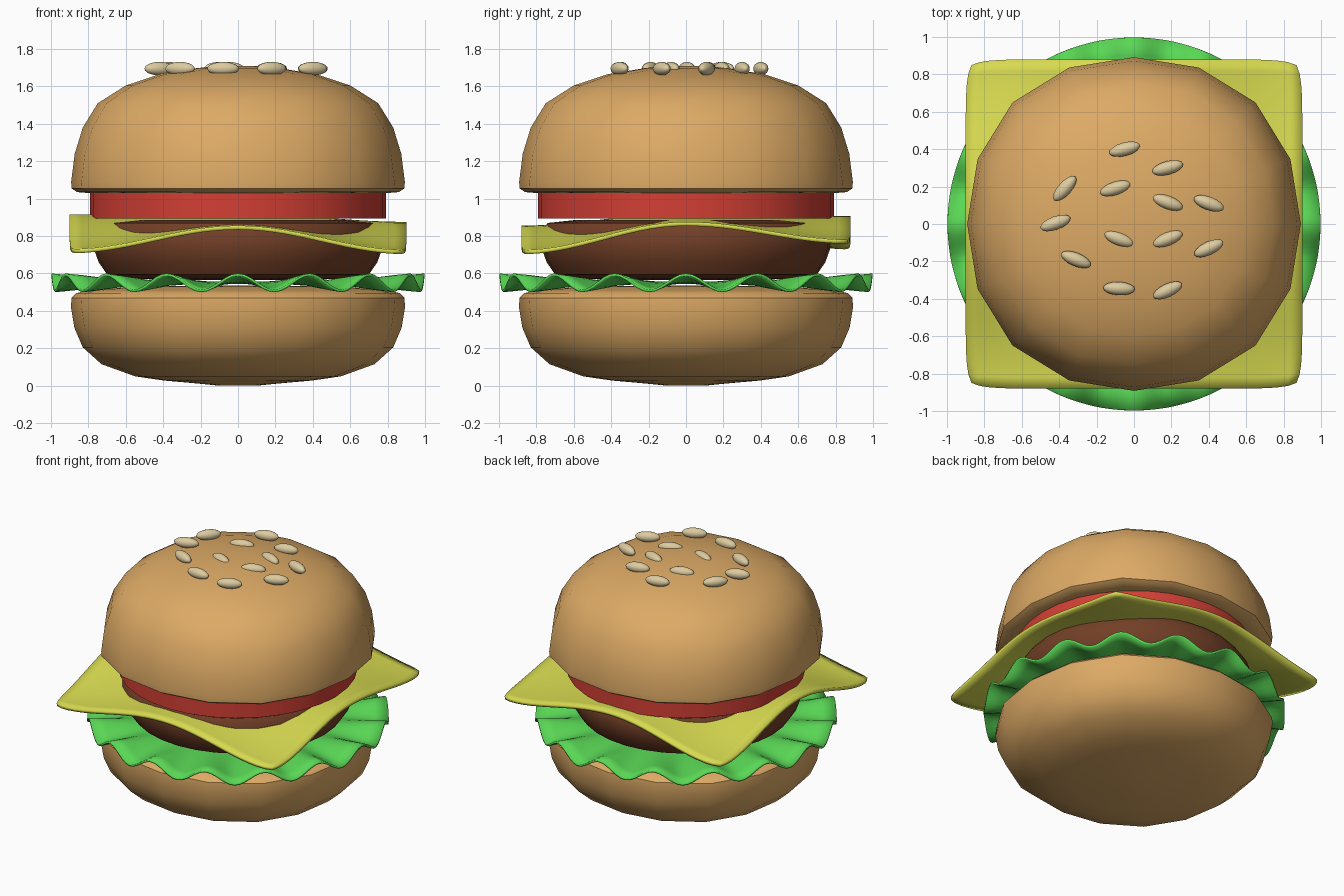
import bpy, bmesh, math
from math import sin, cos, pi, radians

if "Cube" in bpy.data.objects:
    bpy.data.objects.remove(bpy.data.objects["Cube"])


def material(name, color):
    m = bpy.data.materials.new(name)
    m.diffuse_color = (*color, 1)
    m.use_nodes = True
    m.node_tree.nodes["Principled BSDF"].inputs["Base Color"].default_value = m.diffuse_color
    return m


BREAD = material("bread", (0.72, 0.40, 0.13))
MEAT = material("meat", (0.17, 0.05, 0.02))
TOMATO = material("tomato_red", (0.65, 0.05, 0.035))
CHEESE = material("cheese_yellow", (0.68, 0.70, 0.08))
LEAF = material("leaf_green", (0.10, 0.68, 0.09))
SEED = material("seed_cream", (0.72, 0.60, 0.35))


def finish(bm, name, mat, angle=40):
    bmesh.ops.remove_doubles(bm, verts=bm.verts, dist=1e-5)
    bmesh.ops.recalc_face_normals(bm, faces=bm.faces)
    me = bpy.data.meshes.new(name)
    bm.to_mesh(me)
    bm.free()
    me.materials.append(mat)
    ob = bpy.data.objects.new(name, me)
    bpy.context.collection.objects.link(ob)
    bpy.ops.object.select_all(action='DESELECT')
    ob.select_set(True)
    bpy.context.view_layer.objects.active = ob
    bpy.ops.object.shade_smooth_by_angle(angle=radians(angle))
    return ob


def grid_mesh(rows, closed):
    bm = bmesh.new()
    rings = [[bm.verts.new(p) for p in row] for row in rows]
    for a, b in zip(rings, rings[1:]):
        n = len(a)
        for i in range(n if closed else n - 1):
            j = (i + 1) % n
            bm.faces.new((a[i], a[j], b[j], b[i]))
    return bm


def lathe(name, profile, sides, mat, squarish=0.0, angle=40):
    # profile runs between two rings, both capped
    rows = []
    for r, z in profile:
        row = []
        for i in range(sides):
            t = 2 * pi * i / sides
            k = r * (1 + squarish * (1 - cos(4 * t)))
            row.append((k * cos(t), k * sin(t), z))
        rows.append(row)
    bm = grid_mesh(rows, True)
    bm.verts.ensure_lookup_table()
    vs = list(bm.verts)
    bm.faces.new(vs[:sides])
    bm.faces.new(vs[-sides:])
    return finish(bm, name, mat, angle)


# buns
lathe("bottom_bun", [(0.10, 0.0), (0.22, 0.012), (0.40, 0.028), (0.55, 0.05), (0.73, 0.115),
                     (0.83, 0.205), (0.875, 0.31), (0.893, 0.42), (0.89, 0.47),
                     (0.865, 0.495), (0.80, 0.51), (0.55, 0.53), (0.10, 0.535)],
      16, BREAD, 0.015)
lathe("top_bun", [(0.10, 1.03), (0.80, 1.03), (0.86, 1.035), (0.89, 1.055), (0.892, 1.09),
                  (0.873, 1.24), (0.83, 1.38), (0.75, 1.51), (0.60, 1.605),
                  (0.42, 1.665), (0.22, 1.698), (0.10, 1.709)],
      16, BREAD, 0.015)

# patty and tomato
lathe("patty", [(0.30, 0.565), (0.60, 0.572), (0.70, 0.595), (0.745, 0.66), (0.77, 0.73),
                (0.775, 0.82), (0.74, 0.87), (0.60, 0.885)], 32, MEAT)
lathe("tomato_slice", [(0.79, 0.895), (0.79, 1.035)], 32, TOMATO)

# wavy lettuce sheet
rows = []
for r, amp in ((0.05, 0), (0.5, 0), (0.70, 0.010), (0.80, 0.022), (0.90, 0.034), (0.997, 0.043)):
    rows.append([(r * cos(t), r * sin(t), 0.55 + amp * cos(16 * t))
                 for t in (2 * pi * i / 192 for i in range(192))])
lettuce = finish(grid_mesh(rows, True), "lettuce", LEAF, 50)
mod = lettuce.modifiers.new("thickness", 'SOLIDIFY')
mod.thickness = 0.014
mod.offset = 0

# drooping square cheese with rounded corners
MID = 0.912
EDGE = {'l': 0.905, 'r': 0.865, 'f': 0.845, 'b': 0.895}
CORNER = {'lf': 0.72, 'rf': 0.715, 'lb': 0.74, 'rb': 0.77}


def ease(t):
    return (1 - cos(pi * t)) / 2


def cheese_point(u, v):
    su, sv = ease(abs(u)), ease(abs(v))
    a, b = ('r' if u > 0 else 'l'), ('b' if v > 0 else 'f')
    z = ((1 - su) * (1 - sv) * MID + su * (1 - sv) * EDGE[a]
         + (1 - su) * sv * EDGE[b] + su * sv * CORNER[a + b])
    pull = 0.035 * (abs(u) * abs(v)) ** 10
    return (0.90 * u * (1 - pull), 0.88 * v * (1 - pull), z)


N = 28
rows = [[cheese_point(2 * i / N - 1, 2 * j / N - 1) for i in range(N + 1)] for j in range(N + 1)]
cheese = finish(grid_mesh(rows, False), "cheese_slice", CHEESE, 60)
mod = cheese.modifiers.new("thickness", 'SOLIDIFY')
mod.thickness = 0.022
mod.offset = 0

# sesame seeds: x, y, turn in degrees
SEEDS = [(-.05, .40, 15), (.18, .30, 15), (-.37, .19, 48), (-.10, .19, 18), (.18, .115, -20),
         (.40, .11, -20), (-.42, .005, 20), (-.08, -.08, -20), (.18, -.08, 22),
         (.40, -.13, 25), (-.31, -.19, -22), (-.08, -.345, -3), (.18, -.355, 25)]
for n, (x, y, turn) in enumerate(SEEDS, 1):
    bm = bmesh.new()
    bmesh.ops.create_uvsphere(bm, u_segments=16, v_segments=10, radius=1)
    seed = finish(bm, f"sesame_seed_{n}", SEED, 60)
    seed.scale = (0.085, 0.036, 0.036)
    seed.location = (x, y, 1.695)
    seed.rotation_euler.z = radians(turn)
